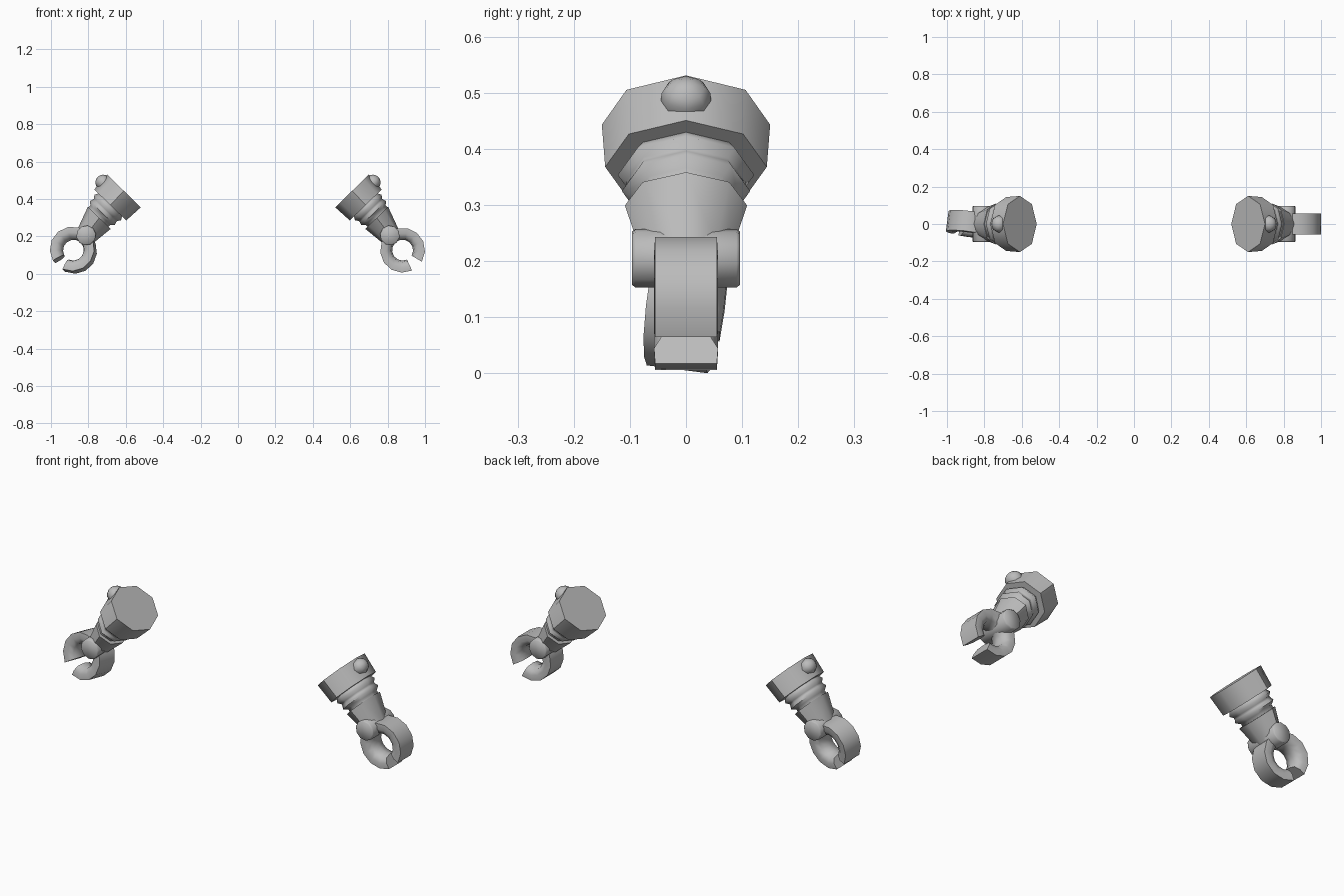
import bpy, bmesh, math
from mathutils import Vector

if "Cube" in bpy.data.objects:
    bpy.data.objects.remove(bpy.data.objects["Cube"])

grey = bpy.data.materials.new("light grey")
grey.diffuse_color = (0.5, 0.5, 0.5, 1)
grey.use_nodes = True
grey.node_tree.nodes["Principled BSDF"].inputs["Base Color"].default_value = grey.diffuse_color

BASE = Vector((0.61, 0, 0.443))     # centre of the cuff's open end
D = Vector((0.697, 0, -0.717))      # direction along the arm
N = Vector((0.717, 0, 0.697))       # direction across the arm
Y = Vector((0, 1, 0))


def loft(name, rings, side, angle=40):
    """Skin closed rings of points, cap both ends, mirror in x for the left."""
    bm = bmesh.new()
    rows = [[bm.verts.new((p.x * side, p.y, p.z)) for p in r] for r in rings]
    n = len(rows[0])
    for a, b in zip(rows, rows[1:]):
        for i in range(n):
            bm.faces.new((a[i], a[(i + 1) % n], b[(i + 1) % n], b[i]))
    bm.faces.new(rows[0])
    bm.faces.new(rows[-1])
    bmesh.ops.recalc_face_normals(bm, faces=bm.faces)
    me = bpy.data.meshes.new(name)
    bm.to_mesh(me)
    bm.free()
    me.materials.append(grey)
    for p in me.polygons:
        p.use_smooth = True
    me.set_sharp_from_angle(angle=math.radians(angle))
    ob = bpy.data.objects.new(name, me)
    bpy.context.collection.objects.link(ob)


def ring(c, a, b, ra, rb, n=8):
    return [c + a * ra * math.cos(k * math.tau / n) + b * rb * math.sin(k * math.tau / n)
            for k in range(n)]


def arm_part(name, rows, side, angle=50):
    # rows: distance along the arm, offset across, radius across, radius in y
    loft(name, [ring(BASE + D * t + N * u, N, Y, r, ry) for t, u, r, ry in rows], side, angle)


def claw(side, roll):
    # Open ring of octagonal-feel section, gap facing down and outward
    c = Vector((0.88, 0, 0.126))
    section = [(0.12, -0.055), (0.12, 0.055), (0.09, 0.057), (0.064, 0.042),
               (0.056, 0), (0.064, -0.042), (0.09, -0.057)]
    rings = []
    for k in range(13):
        a = math.radians(-31 + k * 326 / 12)
        out = Vector((math.cos(a), 0, math.sin(a)))
        pts = [out * r + Y * y for r, y in section]
        # roll the hand about the arm direction
        rings.append([c + D * p.dot(D)
                      + N * (p.dot(N) * math.cos(roll) - p.y * math.sin(roll))
                      + Y * (p.y * math.cos(roll) + p.dot(N) * math.sin(roll)) for p in pts])
    loft(("right" if side > 0 else "left") + "_claw", rings, side, 62)


for side, label in ((1, "right_"), (-1, "left_")):
    arm_part(label + "cuff", [(0, 0, 0.126, 0.15), (0.105, 0, 0.119, 0.144)], side)
    arm_part(label + "bellows", [(t, 0, r, r * 1.23) for t, r in (
        (0.095, 0.085), (0.108, 0.09), (0.125, 0.099), (0.14, 0.086), (0.15, 0.087),
        (0.165, 0.093), (0.18, 0.075), (0.205, 0.075))], side, 75)
    arm_part(label + "wrist", [(0.195, -0.006, 0.085, 0.109),
                               (0.315, -0.02, 0.057, 0.076)], side)
    # Hinge pin across the wrist
    pin = Vector((0.812, 0, 0.205))
    loft(label + "hinge", [ring(pin + Y * y, D, N, r, r, 10) for y, r in
                           ((-0.096, 0.048), (-0.09, 0.053), (0.09, 0.053), (0.096, 0.048))],
         side, 62)
    # Domed button on the cuff
    knob = BASE + D * 0.045 + N * 0.118
    loft(label + "button", [ring(knob + N * h, D, Y, r, r * 1.12) for h, r in
                            ((-0.01, 0.04), (0.008, 0.039), (0.022, 0.03), (0.032, 0.015),
                             (0.034, 0.004))], side, 80)

claw(1, 0)
claw(-1, math.radians(10.5))
